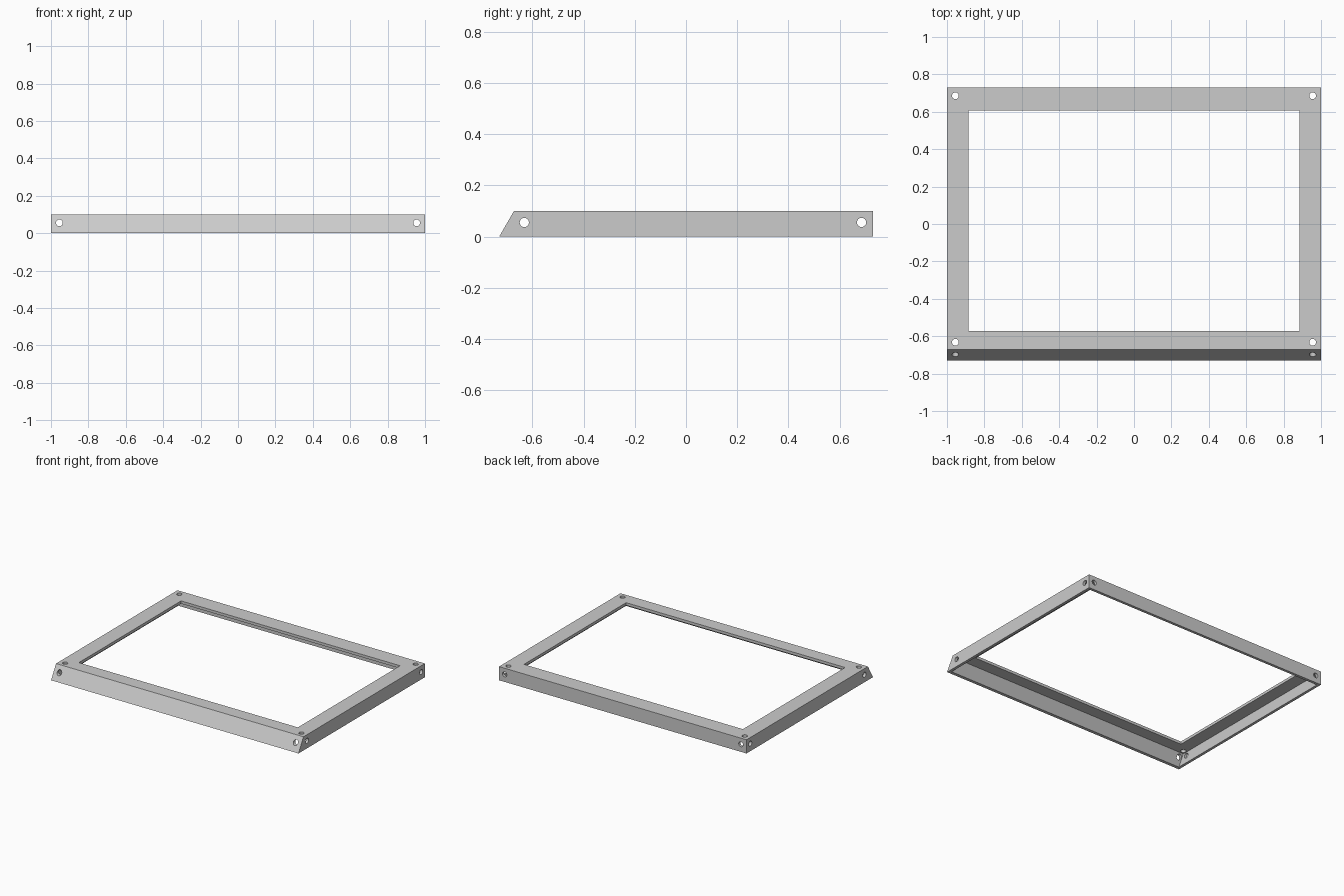
import bpy, bmesh, math
from mathutils import Matrix

cube = bpy.data.objects.get("Cube")
if cube:
    bpy.data.objects.remove(cube, do_unlink=True)

HEIGHT, WALL, HALF_X, HALF_Y = 0.10, 0.02, 1.0, 0.73
SLOPE = math.tan(math.radians(30))
HOLE_R, HOLE_X, HOLE_Z = 0.018, 0.955, 0.055
HOLE_YS = (-0.632, 0.686)

steel = bpy.data.materials.new("steel grey")
steel.use_nodes = True
steel.diffuse_color = (0.6, 0.6, 0.6, 1)
steel.node_tree.nodes["Principled BSDF"].inputs["Base Color"].default_value = (0.6, 0.6, 0.6, 1)


def make_object(name, bm):
    bmesh.ops.recalc_face_normals(bm, faces=bm.faces)
    mesh = bpy.data.meshes.new(name)
    bm.to_mesh(mesh)
    bm.free()
    mesh.materials.append(steel)
    obj = bpy.data.objects.new(name, mesh)
    bpy.context.collection.objects.link(obj)
    return obj


def prism(name, profile, half_x):
    """Extrude a (y, z) profile along x."""
    bm = bmesh.new()
    face = bm.faces.new([bm.verts.new((-half_x, y, z)) for y, z in profile])
    new = bmesh.ops.extrude_face_region(bm, geom=[face])["geom"]
    bmesh.ops.translate(bm, vec=(2 * half_x, 0, 0),
                        verts=[v for v in new if isinstance(v, bmesh.types.BMVert)])
    return make_object(name, bm)


def drill(center, axis, length):
    turn = {"X": Matrix.Rotation(math.pi / 2, 4, "Y"),
            "Y": Matrix.Rotation(math.pi / 2, 4, "X"),
            "Z": Matrix()}[axis]
    bm = bmesh.new()
    bmesh.ops.create_cone(bm, cap_ends=True, segments=32, radius1=HOLE_R,
                          radius2=HOLE_R, depth=length,
                          matrix=Matrix.Translation(center) @ turn)
    return make_object("drill", bm)


# Outer body with the sloping front
frame = prism("angle_frame", [(-HALF_Y, 0), (HALF_Y, 0), (HALF_Y, HEIGHT),
                              (-HALF_Y + HEIGHT * SLOPE, HEIGHT)], HALF_X)

# Hollow underside, parallel to the outer walls
inner_front = -HALF_Y + WALL / math.cos(math.radians(30))
low, high, back = -0.05, HEIGHT - WALL, HALF_Y - WALL
cutters = [prism("cavity", [(inner_front + low * SLOPE, low), (back, low), (back, high),
                            (inner_front + high * SLOPE, high)], HALF_X - WALL)]

# Window through the top flange
cutters.append(prism("window", [(-0.573, 0.04), (0.607, 0.04), (0.607, 0.2),
                                (-0.573, 0.2)], 0.885))

# Bolt holes through the walls and flange corners
for y in HOLE_YS:
    cutters.append(drill((0, y, HOLE_Z), "X", 2.4))
for x in (-HOLE_X, HOLE_X):
    cutters.append(drill((x, 0, HOLE_Z), "Y", 2))
    for y in HOLE_YS:
        cutters.append(drill((x, y, HEIGHT), "Z", 0.1))

for cutter in cutters:
    cutter.hide_render = True
    cut = frame.modifiers.new(cutter.name, "BOOLEAN")
    cut.operation, cut.solver, cut.object = "DIFFERENCE", "EXACT", cutter

# Bake the cuts and drop the helpers
graph = bpy.context.evaluated_depsgraph_get()
baked = bpy.data.meshes.new_from_object(frame.evaluated_get(graph))
frame.modifiers.clear()
frame.data = baked
for cutter in cutters:
    bpy.data.objects.remove(cutter, do_unlink=True)
baked.materials.clear()
baked.materials.append(steel)
for poly in baked.polygons:
    poly.material_index = 0

bpy.ops.object.select_all(action="DESELECT")
frame.select_set(True)
bpy.context.view_layer.objects.active = frame
bpy.ops.object.shade_smooth_by_angle(angle=math.radians(25))
